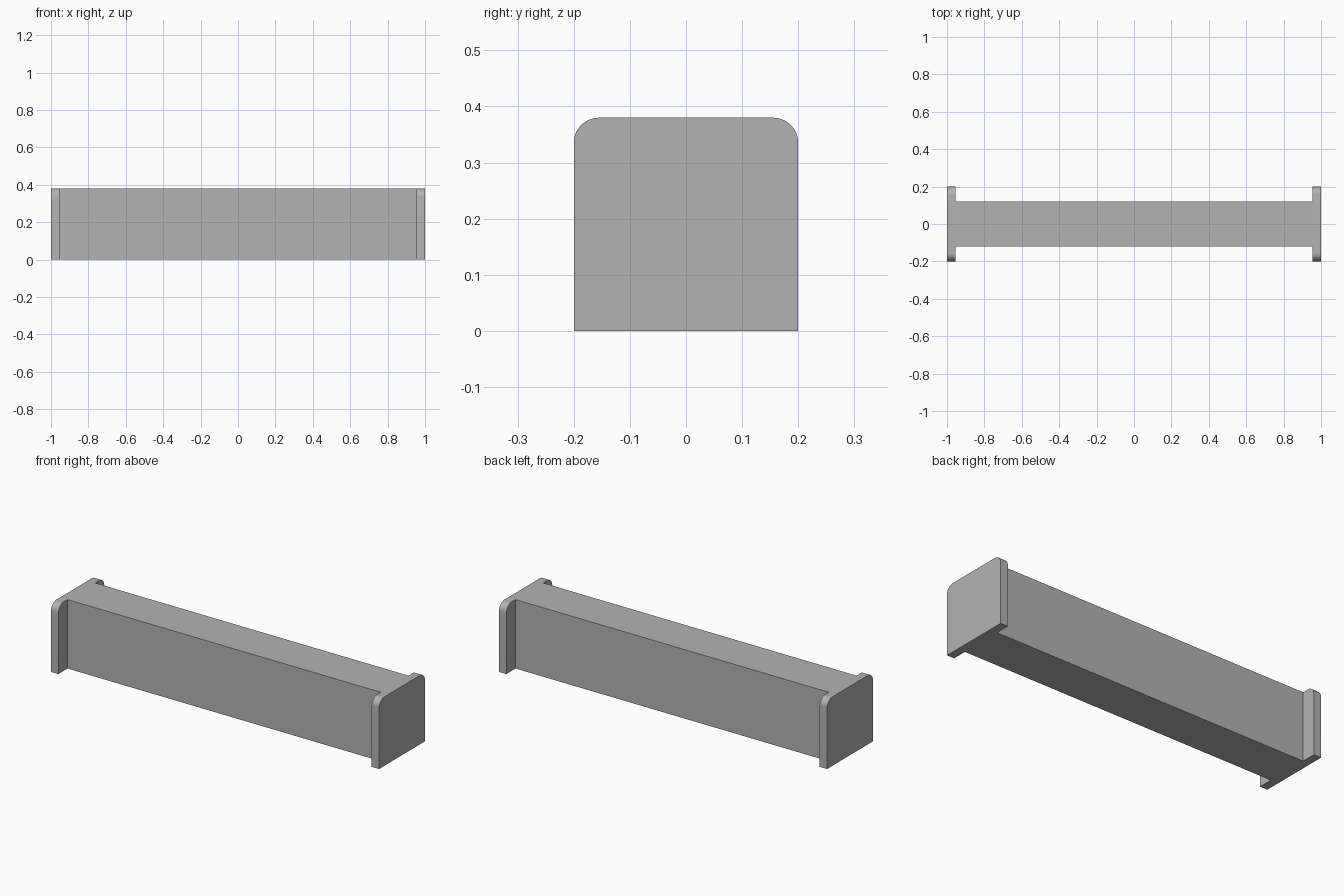
import bpy
import bmesh
from math import sin, cos, pi

cube = bpy.data.objects.get("Cube")
if cube:
    bpy.data.objects.remove(cube, do_unlink=True)

HEIGHT = 0.38
PLATE = 0.045
RADIUS = 0.045

grey = bpy.data.materials.new("plain grey")
grey.use_nodes = True
colour = (0.45, 0.45, 0.45, 1)
grey.diffuse_color = colour
grey.node_tree.nodes["Principled BSDF"].inputs["Base Color"].default_value = colour


def extrude_along_x(name, profile, x0, x1):
    """Extrude a closed (y, z) profile from x0 to x1."""
    bm = bmesh.new()
    face = bm.faces.new([bm.verts.new((x0, y, z)) for y, z in profile])
    result = bmesh.ops.extrude_face_region(bm, geom=[face])
    verts = [v for v in result["geom"] if isinstance(v, bmesh.types.BMVert)]
    bmesh.ops.translate(bm, verts=verts, vec=(x1 - x0, 0, 0))
    bmesh.ops.recalc_face_normals(bm, faces=bm.faces)
    mesh = bpy.data.meshes.new(name)
    bm.to_mesh(mesh)
    bm.free()
    mesh.materials.append(grey)
    obj = bpy.data.objects.new(name, mesh)
    bpy.context.collection.objects.link(obj)
    bpy.ops.object.select_all(action="DESELECT")
    obj.select_set(True)
    bpy.context.view_layer.objects.active = obj
    bpy.ops.object.shade_smooth_by_angle()
    return obj


def plate_profile(half_width, steps=12):
    """Upright plate with both top corners rounded."""
    points = [(-half_width, 0), (half_width, 0)]
    for side, start in ((1, 0), (-1, pi / 2)):
        for i in range(steps + 1):
            a = start + i / steps * pi / 2
            points.append((side * (half_width - RADIUS) + RADIUS * cos(a),
                           HEIGHT - RADIUS + RADIUS * sin(a)))
    return points


# Central beam between the plates
w = 0.12
beam = [(-w, 0), (w, 0), (w, HEIGHT), (-w, HEIGHT)]
extrude_along_x("beam", beam, PLATE - 1, 1 - PLATE)

# Rounded end plates
for name, side in (("left_end_plate", 1), ("right_end_plate", -1)):
    extrude_along_x(name, plate_profile(0.2), side * (1 - PLATE), side)
